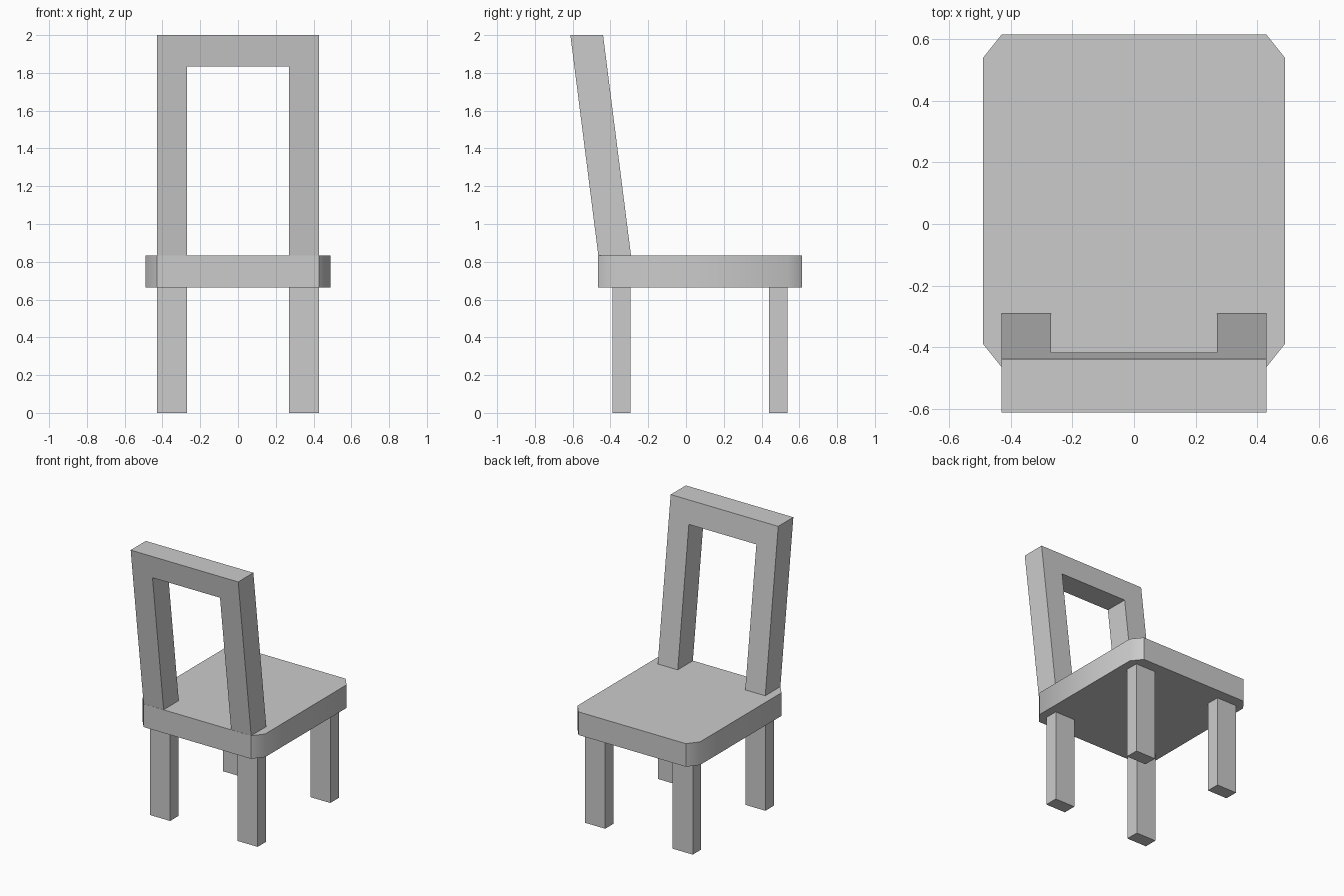
import bpy, bmesh, math

if "Cube" in bpy.data.objects:
    bpy.data.objects.remove(bpy.data.objects["Cube"])


def prism(name, profile, offset):
    """Extrude a closed 3D profile along an offset vector."""
    bm = bmesh.new()
    face = bm.faces.new([bm.verts.new(p) for p in profile])
    ext = bmesh.ops.extrude_face_region(bm, geom=[face], use_keep_orig=True)
    verts = [g for g in ext["geom"] if isinstance(g, bmesh.types.BMVert)]
    bmesh.ops.translate(bm, verts=verts, vec=offset)
    bmesh.ops.recalc_face_normals(bm, faces=bm.faces)
    mesh = bpy.data.meshes.new(name)
    bm.to_mesh(mesh)
    bm.free()
    obj = bpy.data.objects.new(name, mesh)
    bpy.context.collection.objects.link(obj)
    return obj


SEAT_Z, SEAT_TOP = 0.665, 0.832
INNER, OUTER = 0.27, 0.43

# Seat slab with chamfered corners
half = [(OUTER, -0.465), (0.49, -0.39), (0.49, 0.54), (OUTER, 0.615)]
outline = half + [(-x, y) for x, y in reversed(half)]
seat = prism("seat", [(x, y, SEAT_Z) for x, y in outline],
             (0, 0, SEAT_TOP - SEAT_Z))
bpy.context.view_layer.objects.active = seat
seat.select_set(True)
bpy.ops.object.shade_smooth_by_angle(angle=math.radians(45))

# Four square-cut legs
for row, y0, y1 in (("front", -0.39, -0.293), ("rear", 0.44, 0.537)):
    for side, s in (("left", -1), ("right", 1)):
        a, b = s * INNER, s * OUTER
        prism(f"{row}_{side}_leg",
              [(a, y0, 0), (b, y0, 0), (b, y1, 0), (a, y1, 0)],
              (0, 0, SEAT_Z))

# Backrest: an arch-shaped frame leaning outwards with height
LEAN = -0.148 / (2.0 - SEAT_TOP)
arch = [(-OUTER, SEAT_TOP), (-OUTER, 2.0), (OUTER, 2.0), (OUTER, SEAT_TOP),
        (INNER, SEAT_TOP), (INNER, 1.835), (-INNER, 1.835), (-INNER, SEAT_TOP)]
prism("backrest_frame",
      [(x, -0.464 + LEAN * (z - SEAT_TOP), z) for x, z in arch],
      (0, 0.173, 0))
